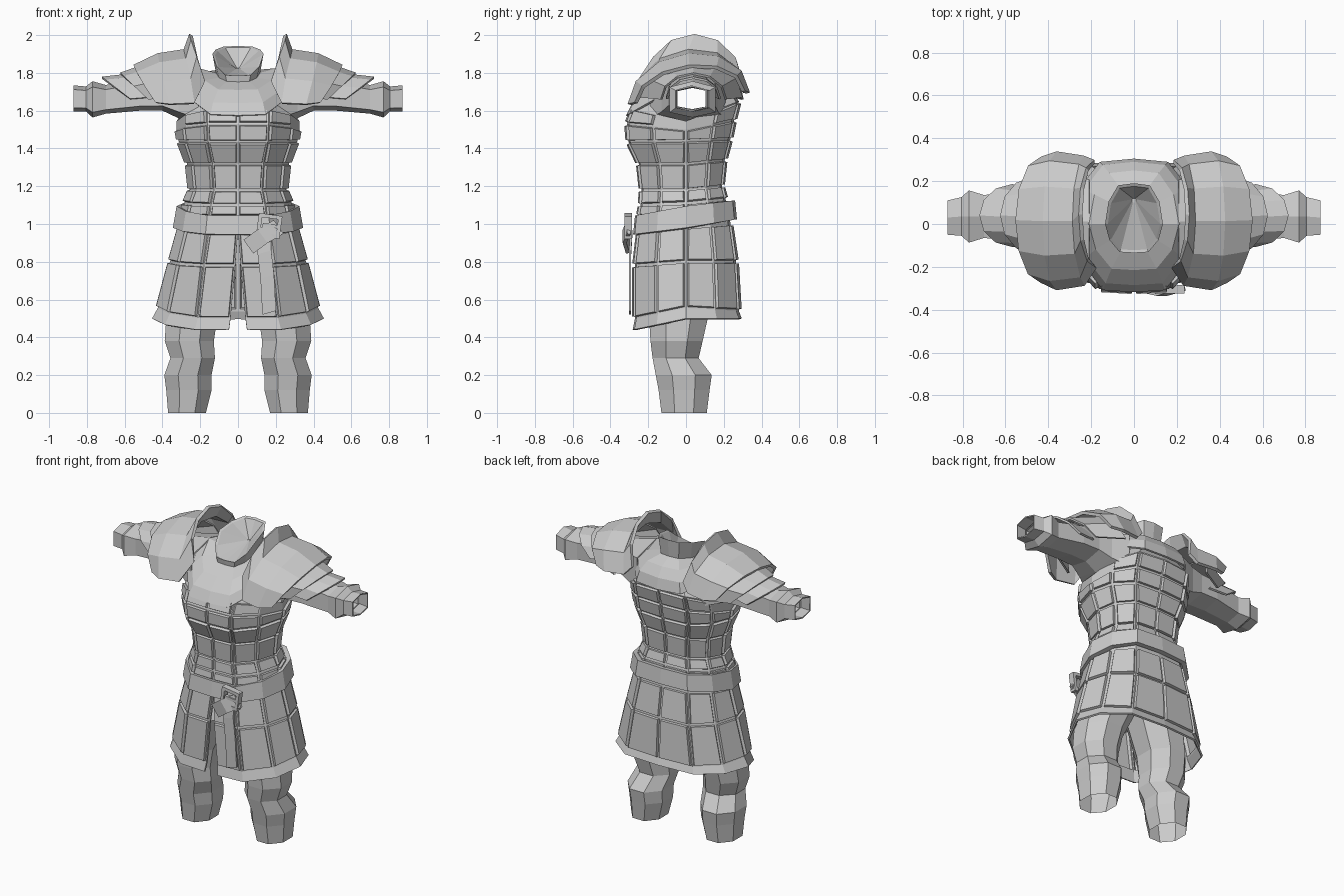
import bpy, bmesh
from math import sin, cos, pi, radians
from mathutils import Vector

if "Cube" in bpy.data.objects:
    bpy.data.objects.remove(bpy.data.objects["Cube"])

grey = bpy.data.materials.new("plain_grey")
grey.use_nodes = True
COLOUR = (0.6, 0.6, 0.6, 1)
grey.diffuse_color = COLOUR
grey.node_tree.nodes["Principled BSDF"].inputs["Base Color"].default_value = COLOUR

# Half outline of the body, from front centre round the left to back centre
HALF = [(0, -1), (.5, -.97), (.85, -.55), (1, 0), (.88, .55), (.55, .95), (0, 1)]
LOOP = HALF + [(-x, y) for x, y in HALF[-2:0:-1]]
SIDE = (2, 3, 8, 9)

# Sleeve outline: ridged top and bottom, upright front and back
SLEEVE = [(0, 1), (-1, .68), (-1, -.72), (0, -1), (1, -.72), (1, .68)]


def body_ring(z, hw, yf, yb, zf=None, zb=None):
    """Body cross-section; side, front and back heights may differ."""
    zf = z if zf is None else zf
    zb = z if zb is None else zb
    return [(x * hw, -y * yf if y < 0 else y * yb,
             z + abs(y) * ((zf if y < 0 else zb) - z)) for x, y in LOOP]


def arch(xt, xe, yc, ry, ze, zt, n=6, rise=0):
    """Arch over the arm, from back to front; rise lifts the back end."""
    return [(xe + (xt - xe) * sin(t), yc + ry * cos(t),
             ze + (zt - ze) * sin(t) + rise * cos(t))
            for t in (pi * i / n for i in range(n + 1))]


def arm_ring(x, yc, ry, zc, rz):
    return [(x, yc + ry * y, zc + rz * z) for y, z in SLEEVE]


def leg_ring(z, xc, rx, yc, ry):
    k = cos(pi / 8)
    return [(xc + rx * cos(a) / k, yc + ry * sin(a) / k, z)
            for a in ((i + .5) * pi / 4 for i in range(8))]


def loft(name, rings, closed=True, cap=False, thick=0, mirror=False,
         panel=None, hole=None):
    """Skin the rings; panel(row, col) raises a plate, hole(row, col) is open."""
    bm = bmesh.new()
    grid = [[bm.verts.new(p) for p in ring] for ring in rings]
    plates = []
    n = len(rings[0])
    for r in range(len(grid) - 1):
        for c in range(n if closed else n - 1):
            if hole and hole(r, c):
                continue
            d = (c + 1) % n
            f = bm.faces.new((grid[r][c], grid[r][d], grid[r + 1][d], grid[r + 1][c]))
            if panel and panel(r, c):
                plates.append(f)
    if cap:
        bm.faces.new(grid[-1])
    if plates:
        bm.normal_update()
        bmesh.ops.inset_individual(bm, faces=plates, thickness=.011, depth=0)
        bm.normal_update()
        bmesh.ops.inset_individual(bm, faces=plates, thickness=.004, depth=.016)
    return finish(name, bm, thick, mirror)


def finish(name, bm, thick=0, mirror=False):
    me = bpy.data.meshes.new(name)
    bm.to_mesh(me)
    bm.free()
    me.materials.append(grey)
    ob = bpy.data.objects.new(name, me)
    bpy.context.collection.objects.link(ob)
    if thick:
        m = ob.modifiers.new("thickness", 'SOLIDIFY')
        m.thickness, m.offset = thick, -1
    if mirror:
        m = ob.modifiers.new("mirror", 'MIRROR')
        m.use_mirror_merge = False
    return ob


def box(name, loc, size, tilt=8):
    bm = bmesh.new()
    bmesh.ops.create_cube(bm, size=1)
    for v in bm.verts:
        v.co = Vector(v.co) * Vector(size)
    ob = finish(name, bm)
    ob.location = loc
    ob.rotation_euler.y = radians(tilt)


def strip(name, centres, half, thick=.012):
    """Flat strap through the centres, bottom to top."""
    h = Vector(half)
    loft(name, [[Vector(c) - h, Vector(c) + h] for c in centres],
         closed=False, thick=thick)


# Plated torso, its top rows curving up around open arm holes
torso = [body_ring(1.04, .30, -.25, .23),
         body_ring(1.11, .285, -.24, .21, 1.10, 1.13),
         body_ring(1.18, .255, -.235, .19, 1.18, 1.20),
         body_ring(1.32, .27, -.25, .205, 1.32, 1.34),
         body_ring(1.44, .315, -.305, .235, 1.435, 1.45),
         body_ring(1.50, .325, -.312, .255, 1.53, 1.55),
         body_ring(1.545, .325, -.28, .28, 1.61, 1.65),
         body_ring(1.70, .25, -.20, .245),
         body_ring(1.77, .13, -.10, .16)]
loft("torso_armor", torso, panel=lambda r, c: r < 5 or (r == 5 and c not in SIDE),
     hole=lambda r, c: r >= 6 and c in SIDE)

# Plated skirt, split at the front, with a flared hem
skirt = []
for gap, ring in [(.048, body_ring(.50, .455, -.282, .295, .44, .50)),
                  (.040, body_ring(.555, .425, -.27, .28, .50, .54)),
                  (.015, body_ring(.80, .36, -.27, .265, .78, .80)),
                  (.002, body_ring(.98, .31, -.25, .235, .95, 1.0)),
                  (.002, body_ring(1.06, .30, -.24, .23, 1.0, 1.08))]:
    y, z = ring[0][1:]
    skirt.append([(gap, y, z)] + ring[1:] + [(-gap, y, z)])
loft("skirt", skirt, closed=False, thick=.012, panel=lambda r, c: r in (1, 2))

# Belt, buckle and hanging strap
loft("belt", [body_ring(.98, .345, -.28, .27, .945, 1.025),
              body_ring(1.095, .325, -.27, .26, 1.045, 1.125)], thick=.03)
for i, s in enumerate((-1, 1)):
    box(f"buckle_post_{i}", (.165 + s * .052, -.305, .99 - s * .008), (.02, .04, .12))
    box(f"buckle_bar_{i}", (.165 + s * .007, -.305, .99 + s * .05), (.11, .04, .02))
box("buckle_pin", (.175, -.315, .99), (.09, .02, .018))
strip("belt_strap", [(.165, -.302, .53), (.155, -.303, .72), (.14, -.302, .85),
                     (.14, -.295, .96)], (.036, 0, .01))
strip("belt_flap", [(.055, -.318, .88), (.13, -.335, .935), (.215, -.312, .985)],
      (.026, 0, -.036), .02)

# Chest and back mantle
loft("mantle", [body_ring(1.755, .29, -.318, .305, 1.575, 1.66),
                body_ring(1.79, .265, -.285, .29, 1.64, 1.73),
                body_ring(1.825, .21, -.215, .25, 1.71, 1.79),
                body_ring(1.80, .115, -.125, .175, 1.755, 1.83)], thick=.012)

# Standing collar, low in front, with a shallow sunken lining
loft("collar", [body_ring(1.79, .115, -.128, .175, 1.745, 1.81),
                body_ring(1.90, .135, -.135, .19, 1.785, 1.942),
                body_ring(1.892, .122, -.122, .176, 1.782, 1.935),
                [(x * .01, .11 + y * .01, 1.825) for x, y in LOOP]], cap=True)

# Shoulder guards with a raised inner flange
loft("shoulder_guard", [arch(.545, .43, .02, .275, 1.67, 1.825, rise=.03),
                        arch(.42, .36, .015, .305, 1.66, 1.885, rise=.03),
                        arch(.275, .235, .015, .285, 1.665, 1.91, rise=.03),
                        arch(.24, .185, .045, .235, 1.75, 1.998)],
     closed=False, thick=.02, mirror=True)

# Overlapping upper-arm plates, the inner one filling the shoulder guard
for i, (xt, ry, zt, xi, ri, zi) in enumerate([(.72, .135, 1.768, .54, .125, 1.788),
                                              (.62, .165, 1.79, .40, .26, 1.868)]):
    loft(f"arm_plate_{i}", [arch(xt, xt - .15, .04, ry, 1.66, zt),
                            arch(xi, xi - .09, .03, ri, 1.67, zi)],
         closed=False, thick=.012, mirror=True)

# Open sleeves with flared cuffs
loft("sleeve", [arm_ring(.21, .01, .20, 1.67, .155),
                arm_ring(.315, .02, .15, 1.68, .12),
                arm_ring(.40, .03, .125, 1.69, .09),
                arm_ring(.52, .035, .12, 1.685, .085),
                arm_ring(.70, .035, .10, 1.66, .076),
                arm_ring(.77, .035, .122, 1.66, .096),
                arm_ring(.805, .035, .09, 1.662, .066),
                arm_ring(.87, .03, .08, 1.665, .069)], thick=.008, mirror=True)

# Legs, open at the foot
loft("leg", [leg_ring(0, .27, .10, -.01, .12),
             leg_ring(.12, .26, .12, -.01, .135),
             leg_ring(.20, .265, .125, -.012, .148),
             leg_ring(.29, .24, .118, -.055, .122),
             leg_ring(.38, .258, .13, -.05, .138),
             leg_ring(.50, .245, .135, -.04, .155),
             leg_ring(.72, .175, .165, -.02, .17)], cap=True, mirror=True)
